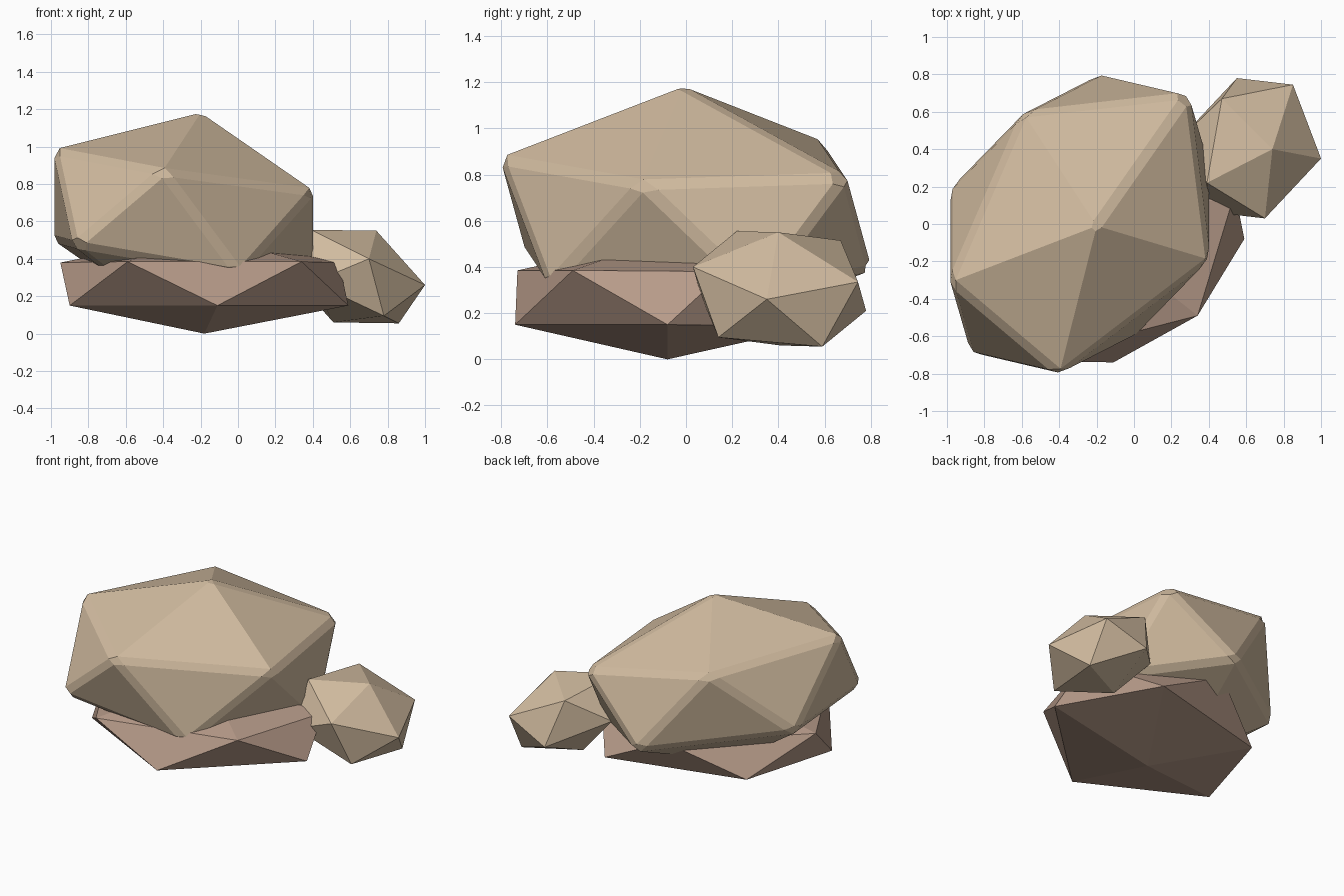
import bpy
import bmesh
from mathutils import Vector

if "Cube" in bpy.data.objects:
    bpy.data.objects.remove(bpy.data.objects["Cube"], do_unlink=True)


def make_material(name, colour):
    mat = bpy.data.materials.new(name)
    mat.use_nodes = True
    mat.diffuse_color = (*colour, 1)
    bsdf = mat.node_tree.nodes["Principled BSDF"]
    bsdf.inputs["Base Color"].default_value = (*colour, 1)
    bsdf.inputs["Roughness"].default_value = 0.9
    return mat


def make_rock(name, centre, corners, mat, bevel=0.0, grow=1.0):
    """Squashed twenty-sided rock: six corners plus their opposites, wrapped in a hull."""
    centre = Vector(centre)
    bm = bmesh.new()
    for corner in corners:
        arm = (Vector(corner) - centre) * grow
        for side in (1, -1):
            bm.verts.new(centre + arm * side)
    bmesh.ops.convex_hull(bm, input=bm.verts[:])
    bmesh.ops.recalc_face_normals(bm, faces=bm.faces[:])
    mesh = bpy.data.meshes.new(name)
    bm.to_mesh(mesh)
    bm.free()
    mesh.materials.append(mat)
    rock = bpy.data.objects.new(name, mesh)
    bpy.context.collection.objects.link(rock)
    # Worn edges only where the faces meet sharply
    if bevel:
        mod = rock.modifiers.new("worn_edges", "BEVEL")
        mod.width = bevel
        mod.segments = 1
        mod.limit_method = "ANGLE"
        mod.angle_limit = 0.6
    return rock


tan = make_material("tan_stone", (0.64, 0.50, 0.35))
brown = make_material("reddish_brown_stone", (0.47, 0.325, 0.25))

# Large boulder resting on top
make_rock("large_boulder", (-0.29, 0, 0.63), [
    (-0.2, -0.01, 1.175), (0.4, -0.19, 0.76), (0.29, 0.69, 0.79),
    (-0.59, 0.59, 0.94), (-0.98, -0.31, 0.98), (-0.4, -0.8, 0.87),
], tan, bevel=0.03, grow=1.01)

# Flat slab underneath
make_rock("base_slab", (-0.18, -0.08, 0.265), [
    (-0.18, -0.08, 0), (-0.11, -0.74, 0.15), (0.59, -0.08, 0.15),
    (-0.9, -0.33, 0.15), (0.34, -0.49, 0.385), (-0.59, -0.73, 0.385),
], brown)

# Small stone leaning at the back left
make_rock("small_stone", (0.625, 0.405, 0.305), [
    (0.7, 0.03, 0.4), (1, 0.35, 0.26), (0.74, 0.4, 0.55),
    (0.85, 0.745, 0.335), (0.39, 0.22, 0.555), (0.47, 0.67, 0.515),
], tan)
